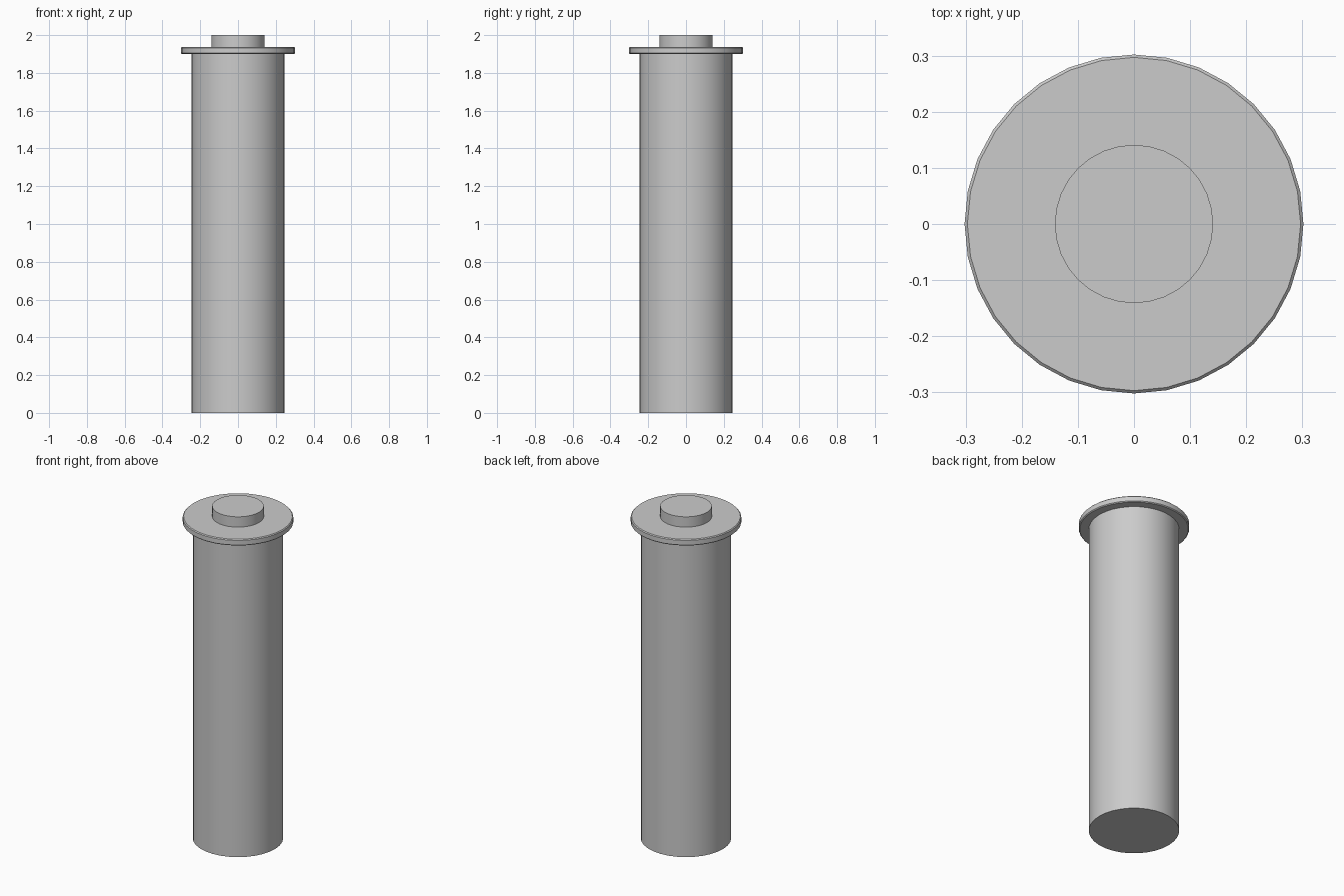
import bpy
import bmesh
from mathutils import Matrix

cube = bpy.data.objects.get("Cube")
if cube:
    bpy.data.objects.remove(cube, do_unlink=True)

GREY = (0.6, 0.6, 0.6, 1.0)
metal = bpy.data.materials.new("plain_grey")
metal.use_nodes = True
metal.diffuse_color = GREY
metal.node_tree.nodes["Principled BSDF"].inputs["Base Color"].default_value = GREY


def disc(name, radius, bottom, top, bevel=0.0):
    """Upright capped cylinder, optionally with chamfered rims."""
    bm = bmesh.new()
    bmesh.ops.create_cone(bm, cap_ends=True, segments=32, radius1=radius,
                          radius2=radius, depth=top - bottom,
                          matrix=Matrix.Translation((0, 0, (bottom + top) / 2)))
    if bevel:
        rims = [e for e in bm.edges if abs(e.verts[0].co.z - e.verts[1].co.z) < 1e-4]
        bmesh.ops.bevel(bm, geom=rims, offset=bevel, segments=1, affect='EDGES')
    mesh = bpy.data.meshes.new(name)
    bm.to_mesh(mesh)
    bm.free()
    mesh.materials.append(metal)
    obj = bpy.data.objects.new(name, mesh)
    bpy.context.collection.objects.link(obj)
    bpy.ops.object.select_all(action='DESELECT')
    obj.select_set(True)
    bpy.context.view_layer.objects.active = obj
    bpy.ops.object.shade_smooth_by_angle(angle=0.52)
    return obj


# Long shaft, wide collar and short top stub
disc("shaft", 0.247, 0.0, 1.9)
disc("collar", 0.302, 1.9, 1.938, bevel=0.005)
disc("top_stub", 0.141, 1.938, 2.0)
